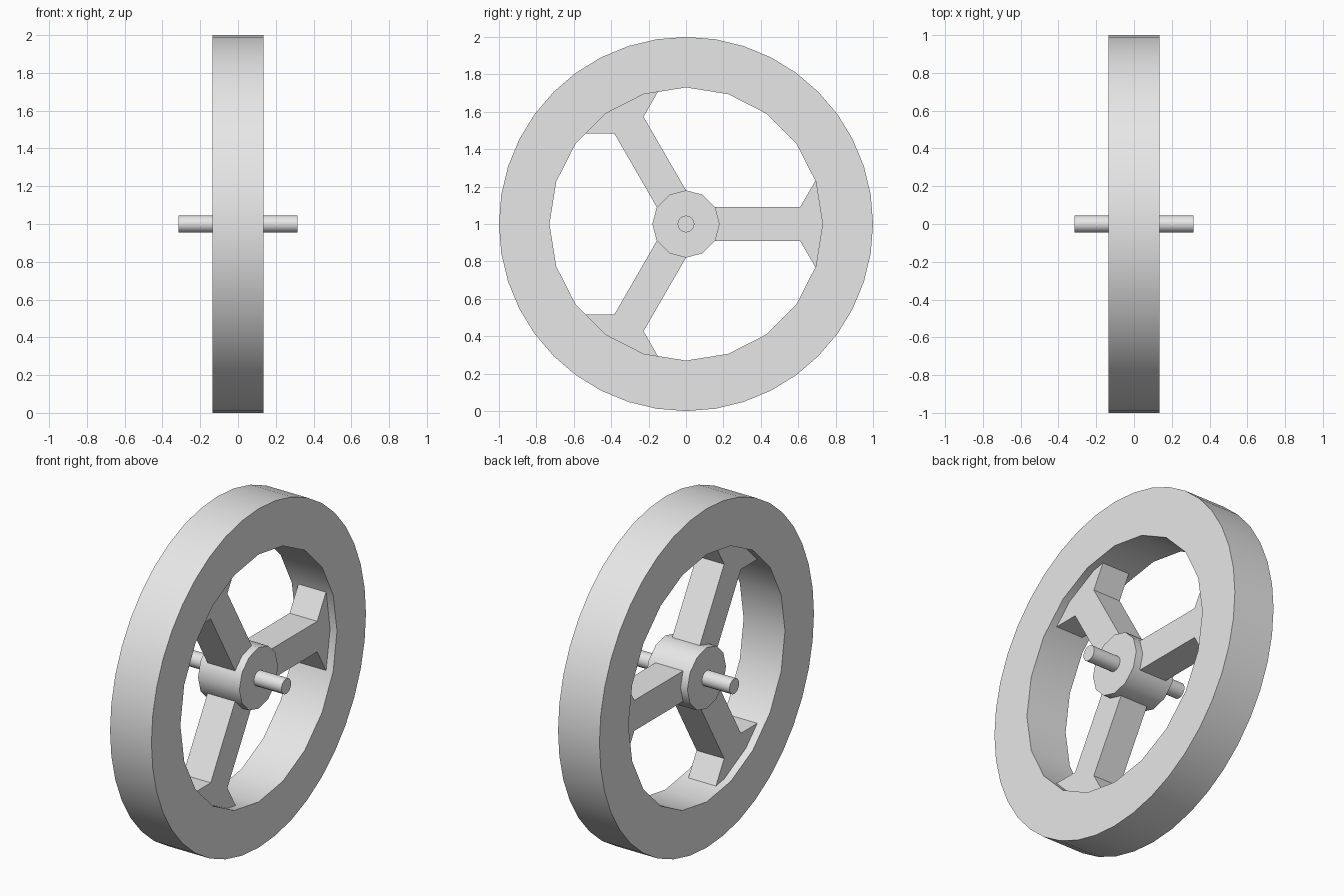
import bpy, bmesh, math
from mathutils import Matrix, Vector

cube = bpy.data.objects.get("Cube")
if cube:
    bpy.data.objects.remove(cube, do_unlink=True)

CENTRE = Vector((0, 0, 1))
HALF_WIDTH = 0.135

grey = bpy.data.materials.new("light_grey")
grey.use_nodes = True
grey.diffuse_color = (0.8, 0.8, 0.8, 1)
for node in grey.node_tree.nodes:
    if node.type == 'BSDF_PRINCIPLED':
        node.inputs["Base Color"].default_value = grey.diffuse_color


def finish(bm, name, smooth=True):
    bmesh.ops.recalc_face_normals(bm, faces=bm.faces)
    mesh = bpy.data.meshes.new(name)
    bm.to_mesh(mesh)
    bm.free()
    mesh.materials.append(grey)
    obj = bpy.data.objects.new(name, mesh)
    obj.location = CENTRE
    bpy.context.collection.objects.link(obj)
    if smooth:
        bpy.ops.object.select_all(action='DESELECT')
        obj.select_set(True)
        bpy.context.view_layer.objects.active = obj
        bpy.ops.object.shade_smooth_by_angle(angle=math.radians(35))
    return obj


def circle(bm, radius, sides, x):
    """Ring of vertices around the x axis, the first one on +y."""
    angles = [2 * math.pi * i / sides for i in range(sides)]
    return [bm.verts.new((x, radius * math.cos(a), radius * math.sin(a))) for a in angles]


def bridge(bm, a, b):
    n = len(a)
    for i in range(n):
        j = (i + 1) % n
        bm.faces.new((a[i], a[j], b[j], b[i]))


def cylinder(name, radius, sides, half):
    bm = bmesh.new()
    left, right = circle(bm, radius, sides, half), circle(bm, radius, sides, -half)
    bridge(bm, left, right)
    bm.faces.new(left)
    bm.faces.new(right)
    return finish(bm, name)


def prism(name, outline, half, turn):
    """Extrude a (y, z) outline along x and turn it around the axle."""
    bm = bmesh.new()
    left = [bm.verts.new((half, y, z)) for y, z in outline]
    right = [bm.verts.new((-half, y, z)) for y, z in outline]
    bridge(bm, left, right)
    bm.faces.new(left)
    bm.faces.new(right)
    bm.transform(Matrix.Rotation(turn, 4, 'X'))
    return finish(bm, name, smooth=False)


# Rim: round outside, coarser inside, joined by flat side walls
bm = bmesh.new()
outer = [circle(bm, 1.0, 40, x) for x in (-HALF_WIDTH, HALF_WIDTH)]
inner = [circle(bm, 0.73, 20, x) for x in (-HALF_WIDTH, HALF_WIDTH)]
bridge(bm, *outer)
bridge(bm, *inner)
for out, inn in zip(outer, inner):
    for i in range(20):
        nxt = (i + 1) % 20
        bm.faces.new((out[2 * i], out[2 * i + 1], out[2 * nxt], inn[nxt], inn[i]))
finish(bm, "rim")

# Hub and axle
cylinder("hub", 0.18, 12, HALF_WIDTH)
cylinder("axle", 0.045, 16, 0.315)

# Three spokes, flared where they meet the rim
upper = [(0.1, 0.09), (0.61, 0.09), (0.695, 0.237), (0.75, 0.237)]
outline = upper + [(y, -z) for y, z in reversed(upper)]
for i, name in enumerate(("spoke_back", "spoke_upper_front", "spoke_lower_front")):
    prism(name, outline, 0.09, i * 2 * math.pi / 3)
